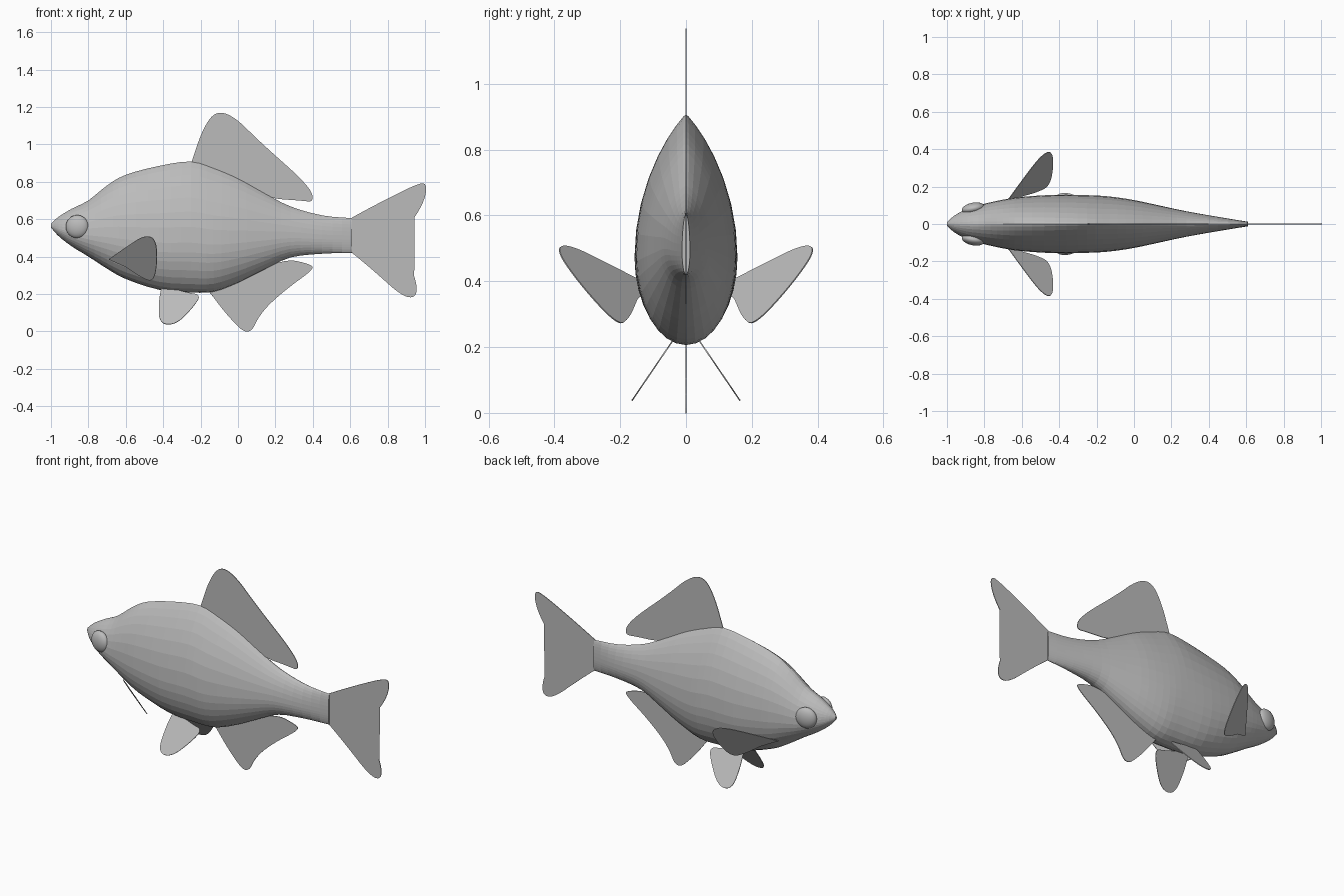
import bpy
import bmesh
from math import sin, cos, pi, copysign
from mathutils import Vector

cube = bpy.data.objects.get("Cube")
if cube:
    bpy.data.objects.remove(cube)

grey = bpy.data.materials.new("plain grey")
grey.use_nodes = True
colour = (0.5, 0.5, 0.5, 1)
grey.diffuse_color = colour
grey.node_tree.nodes["Principled BSDF"].inputs["Base Color"].default_value = colour


def make_object(name, bm):
    mesh = bpy.data.meshes.new(name)
    bm.to_mesh(mesh)
    bm.free()
    mesh.materials.append(grey)
    obj = bpy.data.objects.new(name, mesh)
    bpy.context.collection.objects.link(obj)
    return obj


def spline(rows, steps):
    """Smooth curve passing through every row."""
    pts = [Vector(r) for r in rows]
    pts = [2 * pts[0] - pts[1]] + pts + [2 * pts[-1] - pts[-2]]
    out = []
    for a, b, c, d in zip(pts, pts[1:], pts[2:], pts[3:]):
        for i in range(steps):
            t = i / steps
            out.append((2 * b + (c - a) * t + (2 * a - 5 * b + 4 * c - d) * t * t
                        + (3 * b - a - 3 * c + d) * t ** 3) / 2)
    return out + [pts[-2]]


def round_corners(points, passes=3):
    """Cut the corners of an open outline, keeping its ends."""
    pts = [Vector(p) for p in points]
    for _ in range(passes):
        cut = [pts[0]]
        for a, b in zip(pts, pts[1:]):
            cut += [a.lerp(b, 0.25), a.lerp(b, 0.75)]
        pts = cut + [pts[-1]]
    return pts


# Body: x, belly height, back height, half width
sections = [
    (-1, .555, .575, .008), (-.96, .51, .612, .045), (-.89, .455, .655, .082),
    (-.8, .40, .70, .108), (-.7, .335, .78, .13), (-.6, .28, .837, .145),
    (-.42, .222, .885, .156), (-.25, .208, .908, .154), (-.13, .212, .873, .147),
    (0, .26, .818, .128), (.14, .33, .74, .098), (.28, .395, .668, .068),
    (.45, .415, .62, .038), (.61, .42, .605, .012)]
SIDES = 32
bm = bmesh.new()
rings = []
for x, low, high, width in spline(sections, 3):
    middle = low + (high - low) * 0.38
    keel = 1.1 + 0.7 * max(0, 1 - abs(x + 0.2) / 0.8)   # sharper back amidships
    ring = []
    for i in range(SIDES):
        a = 2 * pi * i / SIDES
        up = sin(a)
        z = middle + up * ((high - middle) if up > 0 else (middle - low))
        power = keel if up > 0 else 1
        y = width * copysign(abs(cos(a)) ** power, cos(a))
        ring.append(bm.verts.new((x, y, z)))
    rings.append(ring)
for r, s in zip(rings, rings[1:]):
    for i in range(SIDES):
        j = (i + 1) % SIDES
        bm.faces.new((r[i], r[j], s[j], s[i]))
bm.faces.new(rings[0])
bm.faces.new(rings[-1])
bmesh.ops.recalc_face_normals(bm, faces=bm.faces)
body = make_object("body", bm)


# Fins: thin plates drawn in x and z, leaned sideways by a rule for y
def fin(name, outline, lean=lambda x, z: 0):
    bm = bmesh.new()
    bm.faces.new([bm.verts.new((x, lean(x, z), z)) for x, z in round_corners(outline)])
    bmesh.ops.triangulate(bm, faces=bm.faces)
    obj = make_object(name, bm)
    plate = obj.modifiers.new("thickness", "SOLIDIFY")
    plate.thickness = 0.004
    plate.offset = 0
    return obj


fin("dorsal_fin", [(-.25, .90), (-.19, 1.08), (-.12, 1.18), (-.02, 1.15), (.12, 1.01),
                   (.38, .78), (.41, .69), (.33, .70), (.17, .71), (0, .79)])
fin("tail_fin", [(.58, .59), (.62, .615), (.78, .70), (.94, .78), (1.01, .80), (1, .70),
                 (.92, .57), (.80, .48), (.90, .39), (.955, .27), (.955, .18),
                 (.88, .185), (.73, .32), (.61, .42), (.58, .44)])
fin("anal_fin", [(-.16, .22), (-.05, .075), (.06, -.03), (.12, .10), (.25, .22),
                 (.41, .335), (.385, .36), (.25, .39), (0, .28)])

pelvic = [(-.41, .235), (-.425, .15), (-.42, .04), (-.33, .035), (-.23, .14),
          (-.20, .195), (-.26, .205), (-.32, .22)]
pectoral = [(-.69, .385), (-.60, .45), (-.50, .515), (-.44, .495), (-.43, .38),
            (-.45, .265), (-.51, .285), (-.60, .345)]
for side, word in ((1, "left"), (-1, "right")):
    # The fish looks along -x, so its front-facing flank lies at -y
    fin(word + "_pelvic_fin", pelvic,
        lambda x, z: -side * (.04 + .68 * (.22 - z)))
    fin(word + "_pectoral_fin", pectoral,
        lambda x, z: -side * (.115 + .81 * (x + .68) + .79 * (z - .385)))

    # Eyes: flattened balls turned to follow the cheek
    bm = bmesh.new()
    bmesh.ops.create_uvsphere(bm, u_segments=24, v_segments=12, radius=.062)
    eye = make_object(word + "_eye", bm)
    eye.data.shade_smooth()
    eye.scale.z = 0.5
    eye.rotation_euler = (side * pi / 2, 0, -side * 0.2)
    eye.location = (-.86, -side * .083, .56)
